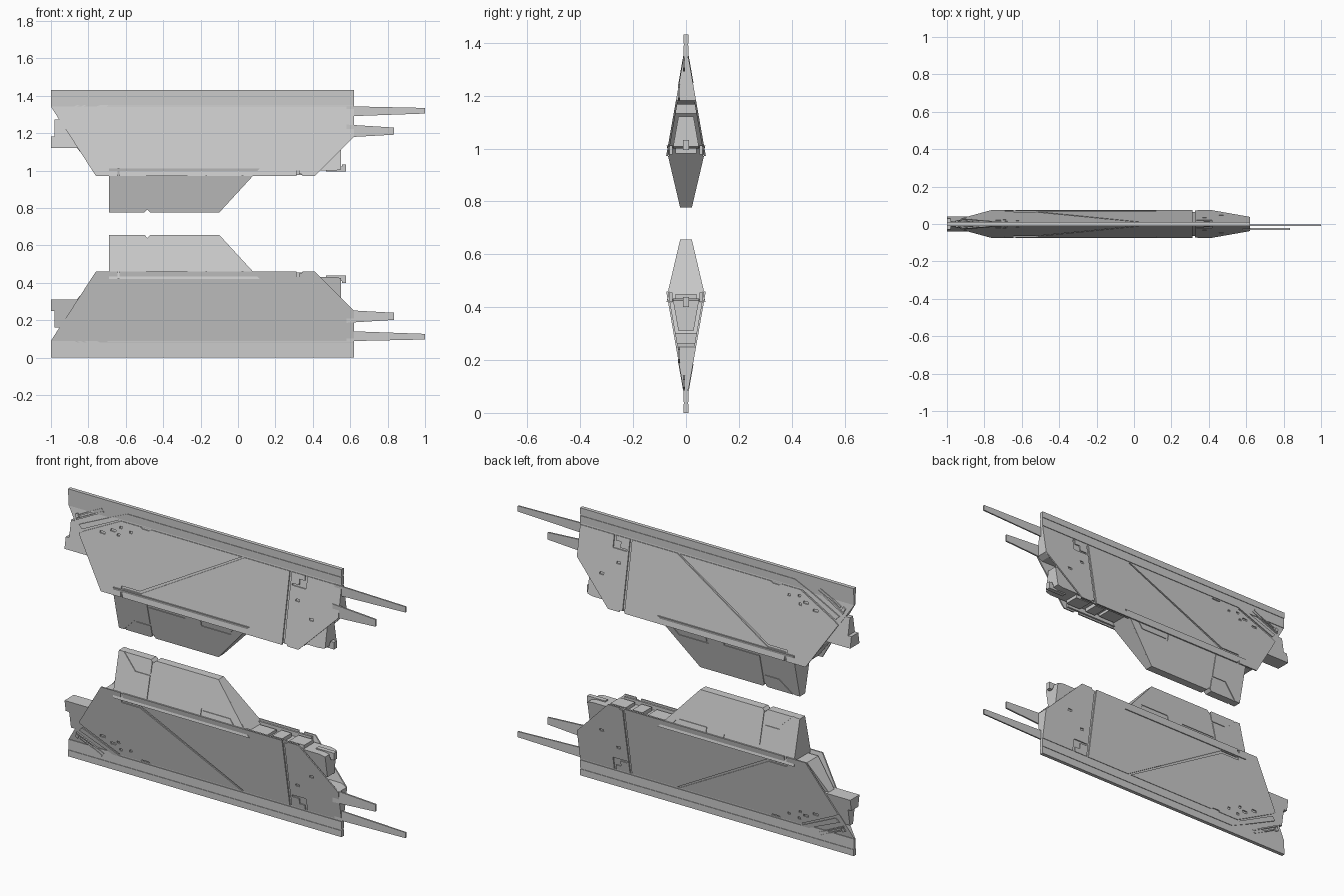
import bpy, bmesh
from mathutils import Vector

H = 1.432          # total height: the upper hull is the lower one mirrored
BEND = 0.08        # height where the flat keel turns into the sloped flank


def half(z):       # half width of the hull at height z
    return 0.008 + max(0.0, z - BEND) * 0.067 / 0.38


def fin(z):        # half width of the tower at height z
    return 0.068 - (z - 0.46) * 0.046 / 0.196


def off(f, d):
    return lambda z: f(z) + d


def const(v):
    return lambda z: v


def build(name, outlines, outer, inner=None, sides=(1, -1)):
    """Prisms from xz outlines whose thickness follows outer/inner width functions.
    Without inner the part is one solid symmetric in y; every part is doubled in z."""
    out = bmesh.new()
    for pts in outlines:
        flat = bmesh.new()
        flat.faces.new([flat.verts.new((x, 0, z)) for x, z in pts])
        bmesh.ops.bisect_plane(flat, geom=flat.verts[:] + flat.edges[:] + flat.faces[:],
                               plane_co=(0, 0, BEND), plane_no=(0, 0, 1))
        for top in (False, True):
            for s in (sides if inner else (1,)):
                a, b = {}, {}
                for v in flat.verts:
                    x, _, z = v.co
                    zz = H - z if top else z
                    yo = outer(z)
                    yi = inner(z) if inner else -yo
                    a[v] = out.verts.new((x, s * yo, zz))
                    b[v] = out.verts.new((x, s * yi, zz))
                for f in flat.faces:
                    out.faces.new([a[v] for v in f.verts])
                    out.faces.new([b[v] for v in reversed(f.verts)])
                for e in flat.edges:
                    if len(e.link_faces) == 1:
                        p, q = e.verts
                        out.faces.new((a[p], a[q], b[q], b[p]))
        flat.free()
    bmesh.ops.recalc_face_normals(out, faces=out.faces[:])
    me = bpy.data.meshes.new(name)
    out.to_mesh(me)
    out.free()
    ob = bpy.data.objects.new(name, me)
    bpy.context.collection.objects.link(ob)
    return ob


def rect(x0, x1, z0, z1):
    return [(x0, z0), (x1, z0), (x1, z1), (x0, z1)]


def bar(p, q, w):  # thin quad along a line
    p, q = Vector(p), Vector(q)
    d = (q - p).normalized()
    n = Vector((-d.y, d.x)) * w / 2
    return [tuple(v) for v in (p - n, q - n, q + n, p + n)]


# keel blade with edge flange
build("keel_core", [rect(-1, 0.62, 0, 0.09)], const(0.007))
build("keel_flange", [[(-1, 0), (0.62, 0), (0.62, 0.034), (-0.66, 0.034), (-0.99, 0.034), (-1, 0.034)]],
      const(0.010))
build("keel_plates", [[(0.62, 0.042), (0.62, 0.083), (-0.69, 0.083), (-0.905, 0.185),
                       (-0.925, 0.165), (-0.65, 0.042)]], off(half, 0.002), off(half, -0.004))

# inner hull between the armour plates
build("hull_core", [[(-1, 0.07), (0.62, 0.07), (0.62, 0.25), (0.59, 0.265), (0.50, 0.265), (0.50, 0.30),
                     (0.38, 0.43), (-0.725, 0.43), (-0.93, 0.20), (-1, 0.09)]],
      off(half, -0.006))

# armour plates on the flanks, split along the panel lines
plates = [
    [(-0.76, 0.46), (-0.645, 0.46), (-0.645, 0.404), (-0.535, 0.404), (0.03, 0.09), (-0.51, 0.09),
     (-0.52, 0.098), (-0.56, 0.098), (-0.57, 0.09), (-0.685, 0.09), (-0.90, 0.195), (-0.922, 0.21)],
    [(-0.633, 0.46), (0.313, 0.46), (0.313, 0.09), (0.047, 0.09), (-0.53, 0.416), (-0.633, 0.416)],
    [(0.325, 0.45), (0.34, 0.45), (0.345, 0.46), (0.41, 0.46), (0.62, 0.25), (0.62, 0.09), (0.418, 0.09),
     (0.418, 0.155), (0.335, 0.155), (0.335, 0.145), (0.375, 0.145), (0.375, 0.115), (0.405, 0.115),
     (0.405, 0.09), (0.325, 0.09)],
]
armour = build("armour_plates", plates, half, off(half, -0.0075))

# small ports cut into the armour
ports = [rect(x, x + w, z, z + 0.012) for x, z, w in
         [(0.365, 0.215, 0.022), (0.455, 0.29, 0.024), (-0.70, 0.155, 0.015),
          (-0.63, 0.125, 0.015), (-0.69, 0.115, 0.015), (-0.74, 0.14, 0.03), (-0.80, 0.165, 0.03)]]
cutter = build("port_cutter", ports, off(half, 0.01), off(half, -0.015))
cutter.hide_render = True
cutter.hide_set(True)
cut = armour.modifiers.new("ports", 'BOOLEAN')
cut.operation = 'DIFFERENCE'
cut.solver = 'EXACT'
cut.object = cutter

# vent slats at the stern
slats = [bar((-0.945, 0.145), (-0.79, 0.068), 0.007), bar((-0.925, 0.118), (-0.80, 0.055), 0.007),
         bar((-0.95, 0.13), (-0.935, 0.122), 0.02)]
build("stern_slats", slats, off(half, 0.002), off(half, -0.007))

# engine block at the stern
build("engine_block", [[(-1, 0.25), (-1, 0.31), (-0.80, 0.31), (-0.80, 0.16), (-0.98, 0.16), (-0.98, 0.25)]],
      off(half, -0.009))
build("stern_spine", [[(-0.87, 0.30), (-0.75, 0.448), (-0.66, 0.448), (-0.66, 0.30)]], off(half, -0.025))

# nose block, sensor and deck fittings between the plates
build("nose_block", [[(0.30, 0.31), (0.55, 0.31), (0.55, 0.425), (0.52, 0.432), (0.30, 0.432)]],
      off(half, -0.02))
build("nose_sensor", [[(0.47, 0.41), (0.555, 0.41), (0.555, 0.40), (0.577, 0.40), (0.577, 0.438),
                       (0.47, 0.438)]], const(0.012))
build("deck_fittings", [rect(0.10, 0.20, 0.42, 0.445), rect(0.23, 0.29, 0.42, 0.45),
                        rect(0.33, 0.42, 0.42, 0.45)], const(0.04))
build("deck_rails", [rect(0.07, 0.40, 0.42, 0.455)], const(0.062), const(0.052))

# tower with raised panels
tower = [(-0.69, 0.42), (0.117, 0.42), (-0.10, 0.656), (-0.47, 0.656), (-0.485, 0.64), (-0.50, 0.656),
         (-0.69, 0.656)]
build("tower_core", [tower], off(fin, -0.004))
panels = [
    [(-0.69, 0.656), (-0.66, 0.656), (-0.58, 0.578), (-0.493, 0.578), (-0.493, 0.46), (-0.69, 0.46)],
    [(-0.648, 0.656), (-0.50, 0.656), (-0.491, 0.647), (-0.491, 0.588), (-0.576, 0.588)],
    [(-0.48, 0.646), (-0.47, 0.656), (-0.10, 0.656), (0.08, 0.46), (0.03, 0.46), (0, 0.495),
     (-0.175, 0.495), (-0.175, 0.46), (-0.27, 0.46), (-0.27, 0.478), (-0.48, 0.478)],
    [(-0.165, 0.46), (0.02, 0.46), (-0.005, 0.486), (-0.165, 0.486)],
]
build("tower_panels", panels, fin, off(fin, -0.004))

# forward antenna blades, on the -y side only
build("long_antenna", [[(0.58, 0.088), (1, 0.097), (1, 0.127), (0.58, 0.142)]],
      const(0.012), const(0.004), sides=(-1,))
build("short_antenna", [[(0.58, 0.186), (0.835, 0.202), (0.835, 0.24), (0.58, 0.254)]],
      const(0.031), const(0.022), sides=(-1,))
